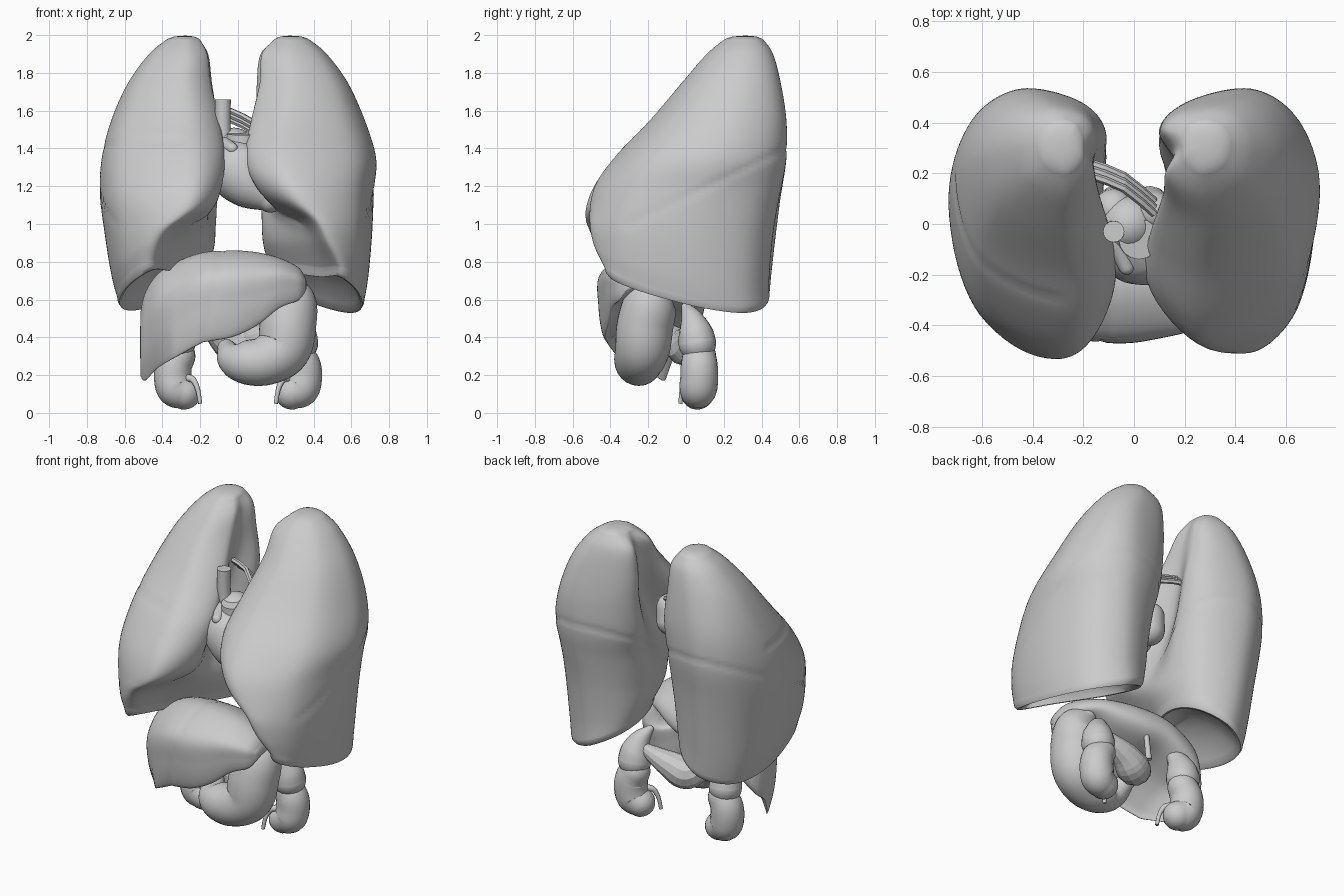
import bpy, bmesh, math
from mathutils import Vector

cube = bpy.data.objects.get("Cube")
if cube:
    bpy.data.objects.remove(cube, do_unlink=True)

grey = bpy.data.materials.new("organ_grey")
grey.use_nodes = True
grey.diffuse_color = (0.6, 0.6, 0.6, 1)
grey.node_tree.nodes["Principled BSDF"].inputs["Base Color"].default_value = (0.6, 0.6, 0.6, 1)


def spline(points, steps, closed=False):
    """Smooth curve through points of any dimension."""
    pts = [Vector(p) for p in points]
    n = len(pts)
    pick = (lambda i: pts[i % n]) if closed else (lambda i: pts[min(max(i, 0), n - 1)])
    out = []
    for i in range(n if closed else n - 1):
        a, b, c, d = (pick(i + k) for k in (-1, 0, 1, 2))
        for s in range(steps):
            t = s / steps
            out.append(b + (c - a) * (t / 2) + (a * 2 - b * 5 + c * 4 - d) * (t * t / 2)
                       + (b * 3 - a - c * 3 + d) * (t ** 3 / 2))
    return out if closed else out + [pts[-1]]


def finish(name, mesh, smooth=True):
    mesh.materials.clear()
    mesh.materials.append(grey)
    if smooth:
        mesh.shade_smooth()
        mesh.set_sharp_from_angle(angle=math.radians(55))
    else:
        mesh.shade_flat()
    obj = bpy.data.objects.new(name, mesh)
    bpy.context.collection.objects.link(obj)
    return obj


def loft(name, rings, first, last, creases=()):
    """Skin closed rings, close both ends with a fan and press in grooves."""
    bm = bmesh.new()
    loops = [[bm.verts.new(p) for p in ring] for ring in rings]
    n = len(loops[0])
    for low, high in zip(loops, loops[1:]):
        for i in range(n):
            bm.faces.new((low[i], low[(i + 1) % n], high[(i + 1) % n], high[i]))
    for loop, tip in ((loops[0], first), (loops[-1], last)):
        centre = bm.verts.new(tip)
        for i in range(n):
            bm.faces.new((loop[i], loop[(i + 1) % n], centre))
    bmesh.ops.recalc_face_normals(bm, faces=bm.faces)
    bm.normal_update()
    for point, normal, keep in creases:
        normal = Vector(normal).normalized()
        for v in bm.verts:
            if keep(v.co):
                dist = (v.co - Vector(point)).dot(normal)
                v.co -= v.normal * 0.006 * math.exp(-(dist / 0.013) ** 2)
    mesh = bpy.data.meshes.new(name)
    bm.to_mesh(mesh)
    bm.free()
    return finish(name, mesh)


def tube(name, points, side=1, round_ends=True, res=6, steps=8, smooth=True):
    """Sweep a circle along (x, y, z, radius) points, with domed ends."""
    path = spline(points, steps)
    if round_ends:
        for end in (0, -1):
            p, q = path[end], path[1 if end == 0 else -2]
            out = (p.xyz - q.xyz).normalized()
            dome = []
            for k in range(1, 7):
                a = k * math.pi / 12.2
                c = p.xyz + out * p.w * math.sin(a)
                dome.append(Vector((*c, p.w * math.cos(a))))
            path = dome[::-1] + path if end == 0 else path + dome
    curve = bpy.data.curves.new(name, "CURVE")
    curve.dimensions = "3D"
    curve.bevel_depth = 1
    curve.bevel_resolution = res
    curve.use_fill_caps = True
    line = curve.splines.new("POLY")
    line.points.add(len(path) - 1)
    for cp, p in zip(line.points, path):
        cp.co = (p.x * side, p.y, p.z, 1)
        cp.radius = p.w
    temp = bpy.data.objects.new(name + "_path", curve)
    bpy.context.collection.objects.link(temp)
    bpy.context.view_layer.update()
    deps = bpy.context.evaluated_depsgraph_get()
    mesh = bpy.data.meshes.new_from_object(temp.evaluated_get(deps))
    bpy.data.objects.remove(temp, do_unlink=True)
    mesh.name = name
    return finish(name, mesh, smooth)


def scaled(ring, scale, lift):
    mid = sum(ring, Vector((0, 0, 0))) / len(ring)
    return [mid + (p - mid) * scale + Vector((0, 0, lift)) for p in ring]


def lung(name, side, levels, creases):
    """Bean-shaped sections stacked from a domed apex to a sloping, hollow base."""
    rings = []
    for z, xo, yf, yb, xf, xif, xn, xib, xb in spline(levels, 9):
        d = yb - yf
        outline = [(xo, yf + .55 * d), (xb + .72 * (xo - xb), yb - .14 * d), (xb, yb),
                   (xib + .3 * (xb - xib), yb - .07 * d), (xib, yb - .25 * d),
                   (xn, yf + .5 * d), (xif, yf + .22 * d), (xf, yf),
                   (xf + .75 * (xo - xf), yf + .17 * d)]
        w = min(max((1.15 - z) / .46, 0), 1)
        w = w * w * (3 - 2 * w)
        rings.append([Vector((side * x, y, z - w * (.24 * y + .4 * (x - .48))))
                      for x, y in spline(outline, 10, True)])
    apex, rim = rings[0], rings[-1]
    rings = [scaled(apex, s, h) for s, h in ((.3, .021), (.6, .017), (.85, .009))] + rings
    rings += [scaled(rim, s, h) for s, h in ((.985, -.025), (.95, -.043), (.9, -.04),
                                             (.82, -.01), (.6, .05), (.3, .1))]
    return loft(name, rings, scaled(apex, 0, .022)[0], scaled(rim, 0, .11)[0], creases)


# Lungs: z, outer x, front y, back y, then x of front, inner front, notch, inner back, back
oblique = ((0, -.3, 1.0), (0, -.48, 1), lambda p: p.y > -.32)
horizontal = ((0, 0, 1.42), (0, .05, 1), lambda p: p.y < .2 and p.x < -.3)
lung("right_lung", -1, [
    (1.975, .38, .20, .41, .27, .21, .20, .21, .29),
    (1.9, .47, .11, .46, .27, .17, .17, .16, .33),
    (1.75, .58, -.02, .50, .28, .15, .16, .14, .38),
    (1.55, .67, -.19, .53, .26, .10, .18, .11, .43),
    (1.35, .72, -.38, .53, .24, .07, .20, .11, .45),
    (1.15, .73, -.51, .50, .25, .10, .18, .11, .45),
    (.95, .70, -.53, .47, .32, .20, .15, .12, .43),
    (.8, .67, -.49, .45, .42, .30, .15, .13, .41),
    (.69, .64, -.44, .44, .46, .35, .19, .15, .39)], [oblique, horizontal])
lung("left_lung", 1, [
    (1.975, .38, .20, .41, .27, .20, .19, .20, .29),
    (1.9, .47, .11, .46, .27, .13, .16, .12, .33),
    (1.75, .58, -.02, .50, .29, .12, .16, .10, .40),
    (1.55, .67, -.19, .53, .26, .07, .20, .10, .45),
    (1.35, .73, -.38, .53, .25, .04, .20, .10, .46),
    (1.18, .72, -.49, .50, .30, .11, .18, .12, .46),
    (.98, .71, -.51, .46, .42, .31, .16, .13, .44),
    (.8, .69, -.49, .44, .48, .38, .17, .14, .43),
    (.69, .67, -.43, .44, .54, .43, .22, .17, .42)], [oblique])

# Liver: x, top, bottom, front, back of each wedge-shaped slice
slices = []
for x, zt, zb, yf, yb in spline([
        (-.515, .54, .2, -.19, -.01), (-.49, .64, .18, -.24, .03), (-.42, .74, .25, -.34, .08),
        (-.3, .81, .32, -.42, .1), (-.18, .85, .38, -.47, .1), (-.03, .86, .41, -.48, .08),
        (.1, .85, .47, -.46, .04), (.22, .82, .56, -.43, -.02), (.32, .77, .6, -.38, -.1),
        (.36, .71, .65, -.33, -.2)], 6):
    d, h = yb - yf, zt - zb
    f = .08 + 2.2 * max(0, -.35 - x)
    outline = [(yf + f * d, zb), (yf + (.01 + f / 4) * d, zb + .35 * h),
               (yf + .06 * d, zb + .75 * h), (yf + .45 * d, zt), (yf + .87 * d, zb + .8 * h),
               (yb, zb + .55 * h), (yf + .9 * d, zb + .37 * h),
               (yf + (.45 + .5 * f) * d, zb + .25 * h), (yf + (f + .09) * d, zb + .05 * h)]
    slices.append([Vector((x, y, z)) for y, z in spline(outline, 6, True)])
ligament = ((-.16, 0, .5), (1, 0, -.2), lambda p: p.y < -.1)
loft("liver", slices, (-.52, -.1, .38), (.365, -.27, .68), [ligament])

# Stomach and pancreas
tube("stomach", [(.25, -.13, .68, .06), (.275, -.18, .6, .135), (.265, -.215, .47, .15),
                 (.24, -.23, .34, .145), (.14, -.25, .275, .13), (.03, -.24, .27, .115),
                 (-.03, -.21, .29, .085), (-.06, -.14, .34, .05)], res=10)
tube("pancreas", [(-.13, -.08, .42, .05), (-.01, -.01, .35, .1), (.1, .03, .39, .08),
                  (.28, .05, .46, .03)], res=4, steps=5, smooth=False)

# Kidneys with their caps and drains
for label, side in (("left", 1), ("right", -1)):
    tube(label + "_kidney", [(.315, .07, .3, .09), (.34, .07, .25, .098),
                             (.345, .07, .19, .1), (.33, .065, .13, .1),
                             (.285, .06, .105, .088)], side, res=8)
    tube(label + "_adrenal_gland", [(.325, .06, .37, .1), (.32, .05, .43, .09),
                                    (.3, .03, .5, .06), (.26, .0, .56, .025)], side)
    tube(label + "_ureter", [(.3, .04, .18, .025), (.245, .0, .18, .018),
                             (.215, -.02, .13, .013), (.2, -.03, .05, .011)], side, False)

# Heart and its chambers
tube("heart", [(-.02, .0, 1.4, .11), (.0, -.06, 1.3, .165), (.07, -.11, 1.21, .14),
               (.17, -.15, 1.13, .07)], res=10)
tube("right_atrium", [(-.08, .06, 1.38, .08), (-.07, .06, 1.28, .09)])
tube("left_atrium", [(.08, .05, 1.42, .08), (.06, .06, 1.34, .09)])
tube("auricle", [(-.07, -.07, 1.42, .04), (-.03, -.17, 1.4, .03)])

# Great vessels
tube("upper_vein", [(-.07, -.02, 1.35, .05), (-.08, -.03, 1.5, .042), (-.08, -.03, 1.66, .042)],
     round_ends=False)
tube("aorta_stub", [(.02, -.05, 1.4, .09), (.02, -.06, 1.48, .08)], round_ends=False)
tube("lower_vein", [(-.08, .04, .42, .018), (-.07, .03, .6, .015), (-.07, .03, .75, .013)],
     round_ends=False)
for i in range(3):
    shift = i * .025
    tube("lung_vessel_%d" % (i + 1),
         [(-.17, .24 - shift, 1.56 + shift, .016), (-.04, .19 - shift, 1.55 + shift, .016),
          (.08, .09 - shift, 1.49 + shift, .016)], round_ends=False, res=1, steps=2, smooth=False)
